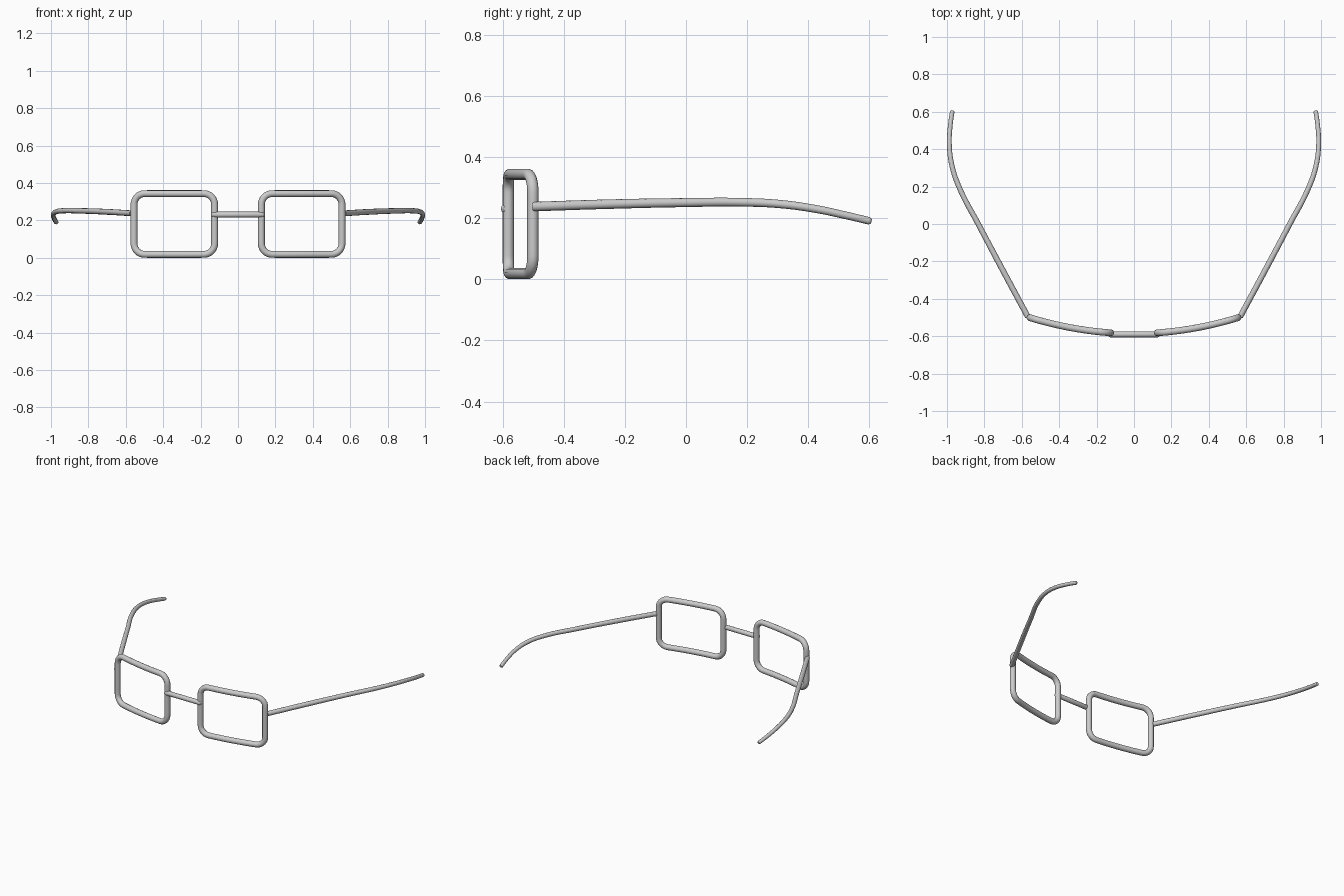
import bpy
import math

if "Cube" in bpy.data.objects:
    bpy.data.objects.remove(bpy.data.objects["Cube"])


def tube(name, pts, radius, radii=None, cyclic=False, smooth_path=False):
    """Sweep a round section along a path and turn it into a smooth mesh."""
    cu = bpy.data.curves.new(name, 'CURVE')
    cu.dimensions = '3D'
    cu.bevel_depth = radius
    cu.bevel_resolution = 4
    cu.use_fill_caps = not cyclic
    cu.resolution_u = 10
    radii = radii or [1.0] * len(pts)
    if smooth_path:
        sp = cu.splines.new('BEZIER')
        sp.bezier_points.add(len(pts) - 1)
        for bp, p, r in zip(sp.bezier_points, pts, radii):
            bp.co = p
            bp.radius = r
            bp.handle_left_type = bp.handle_right_type = 'AUTO'
    else:
        sp = cu.splines.new('POLY')
        sp.points.add(len(pts) - 1)
        for sp_pt, p, r in zip(sp.points, pts, radii):
            sp_pt.co = (*p, 1.0)
            sp_pt.radius = r
    sp.use_cyclic_u = cyclic
    ob = bpy.data.objects.new(name, cu)
    bpy.context.collection.objects.link(ob)
    bpy.ops.object.select_all(action='DESELECT')
    ob.select_set(True)
    bpy.context.view_layer.objects.active = ob
    bpy.ops.object.convert(target='MESH')
    bpy.ops.object.shade_smooth_by_angle(angle=math.radians(50))
    return bpy.context.object


def face_y(x):
    """Curved wrap of the front of the frame."""
    return -0.586 + 0.275 * x * x


def rim_path(side):
    """Rounded rectangle with extra points on long edges to follow the wrap."""
    x0, x1, z0, z1, r = 0.125, 0.556, 0.0185, 0.3435, 0.058
    flat = []
    corners = [(x1 - r, z1 - r), (x0 + r, z1 - r), (x0 + r, z0 + r), (x1 - r, z0 + r)]
    for i, (cx, cz) in enumerate(corners):
        for k in range(9):
            a = math.radians(90 * i + 90 * k / 8)
            flat.append((cx + r * math.cos(a), cz + r * math.sin(a)))
        nx, nz = corners[(i + 1) % 4]
        x, z = flat[-1]
        for k in range(1, 8):
            flat.append((x + (nx - cx) * k / 8, z + (nz - cz) * k / 8))
    return [(side * x, face_y(x), z) for x, z in flat]


# Temple arm path and taper: hinge, straight run, curve behind the ear, tip
arm = [(0.567, -0.497, 0.238), (0.70, -0.250, 0.246), (0.83, -0.005, 0.251),
       (0.932, 0.19, 0.252), (0.973, 0.31, 0.246), (0.987, 0.42, 0.231),
       (0.983, 0.52, 0.210), (0.972, 0.600, 0.191), (0.971, 0.606, 0.1895)]
arm_r = [1.0, 1.0, 0.95, 0.9, 0.87, 0.83, 0.8, 0.78, 0.5]

for label, s in (("right", 1), ("left", -1)):
    tube(label + "_rim", rim_path(s), 0.0185, cyclic=True)
    tube(label + "_temple_arm", [(s * x, y, z) for x, y, z in arm], 0.0155,
         radii=arm_r, smooth_path=True)

# Bridge bar with rounded ends
xs = (-0.140, -0.136, -0.128, 0.128, 0.136, 0.140)
tube("bridge", [(x, -0.590, 0.231) for x in xs], 0.0155,
     radii=[0.4, 0.8, 1, 1, 0.8, 0.4])
